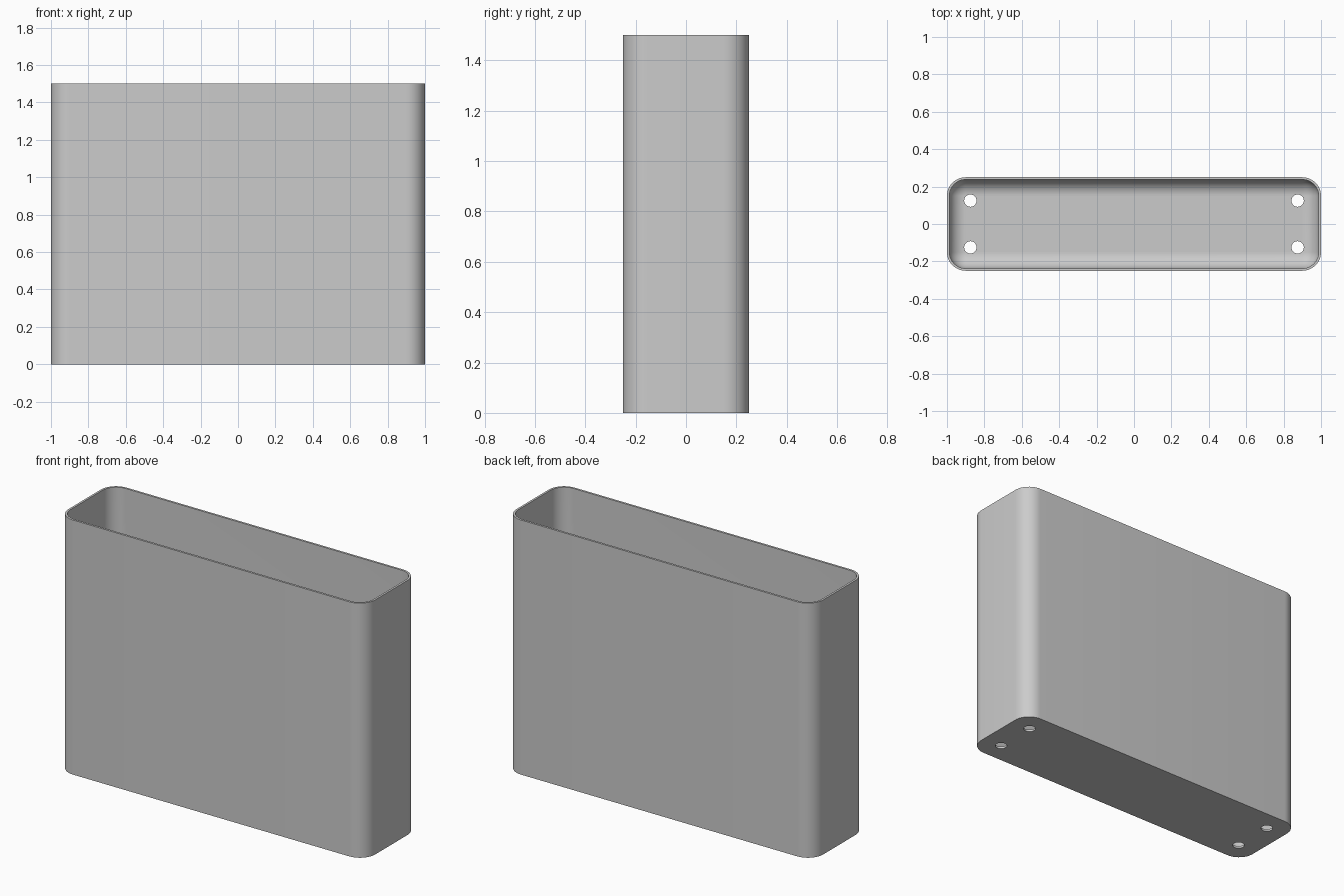
import bpy, bmesh
from math import cos, sin, pi, radians

cube = bpy.data.objects.get("Cube")
if cube:
    bpy.data.objects.remove(cube, do_unlink=True)

LENGTH, DEPTH, HEIGHT = 2.0, 0.5, 1.5
CORNER = 0.1      # outer vertical corner radius
WALL = 0.0125     # wall and floor thickness
FILLET = CORNER - WALL
SEGMENTS = 12
HOLE_X, HOLE_Y, HOLE_RADIUS = 0.875, 0.125, 0.033

grey = bpy.data.materials.new("grey")
grey.use_nodes = True
colour = (0.6, 0.6, 0.6, 1)
grey.diffuse_color = colour
grey.node_tree.nodes["Principled BSDF"].inputs["Base Color"].default_value = colour


def ring(bm, inset, z):
    """Rounded rectangle of vertices, inset from the outer outline."""
    radius = CORNER - inset
    cx, cy = LENGTH / 2 - CORNER, DEPTH / 2 - CORNER
    verts = []
    for i, (sx, sy) in enumerate([(1, 1), (-1, 1), (-1, -1), (1, -1)]):
        for k in range(SEGMENTS + 1):
            a = (i + k / SEGMENTS) * pi / 2
            verts.append(bm.verts.new((sx * cx + radius * cos(a),
                                       sy * cy + radius * sin(a), z)))
    return verts


# Open bin: outer wall, rim, inner wall and filleted floor
levels = [(0, 0), (0, HEIGHT), (WALL, HEIGHT)]
for k in range(SEGMENTS + 1):
    a = k / SEGMENTS * pi / 2
    levels.append((WALL + FILLET * (1 - cos(a)), WALL + FILLET * (1 - sin(a))))

bm = bmesh.new()
rings = [ring(bm, inset, z) for inset, z in levels]
for low, high in zip(rings, rings[1:]):
    for i in range(len(low)):
        j = (i + 1) % len(low)
        bm.faces.new((low[i], low[j], high[j], high[i]))
bm.faces.new(rings[0][::-1])
bm.faces.new(rings[-1])
bmesh.ops.remove_doubles(bm, verts=bm.verts, dist=1e-5)
bmesh.ops.recalc_face_normals(bm, faces=bm.faces)
mesh = bpy.data.meshes.new("bin_body")
bm.to_mesh(mesh)
bm.free()
mesh.materials.append(grey)
body = bpy.data.objects.new("bin_body", mesh)
bpy.context.collection.objects.link(body)

# Four mounting holes through the floor
cutters = []
for sx in (-1, 1):
    for sy in (-1, 1):
        bpy.ops.mesh.primitive_cylinder_add(
            vertices=32, radius=HOLE_RADIUS, depth=0.3,
            location=(sx * HOLE_X, sy * HOLE_Y, 0))
        cutter = bpy.context.object
        cutter.name = "hole_cutter"
        cutter.hide_render = True
        cutter.data.materials.append(grey)
        cutters.append(cutter)
        cut = body.modifiers.new("floor_hole", 'BOOLEAN')
        cut.operation = 'DIFFERENCE'
        cut.solver = 'EXACT'
        cut.object = cutter

bpy.ops.object.select_all(action='DESELECT')
body.select_set(True)
bpy.context.view_layer.objects.active = body
for name in [m.name for m in body.modifiers]:
    bpy.ops.object.modifier_apply(modifier=name)
for cutter in cutters:
    bpy.data.objects.remove(cutter, do_unlink=True)

bpy.ops.object.shade_smooth_by_angle(angle=radians(30))
